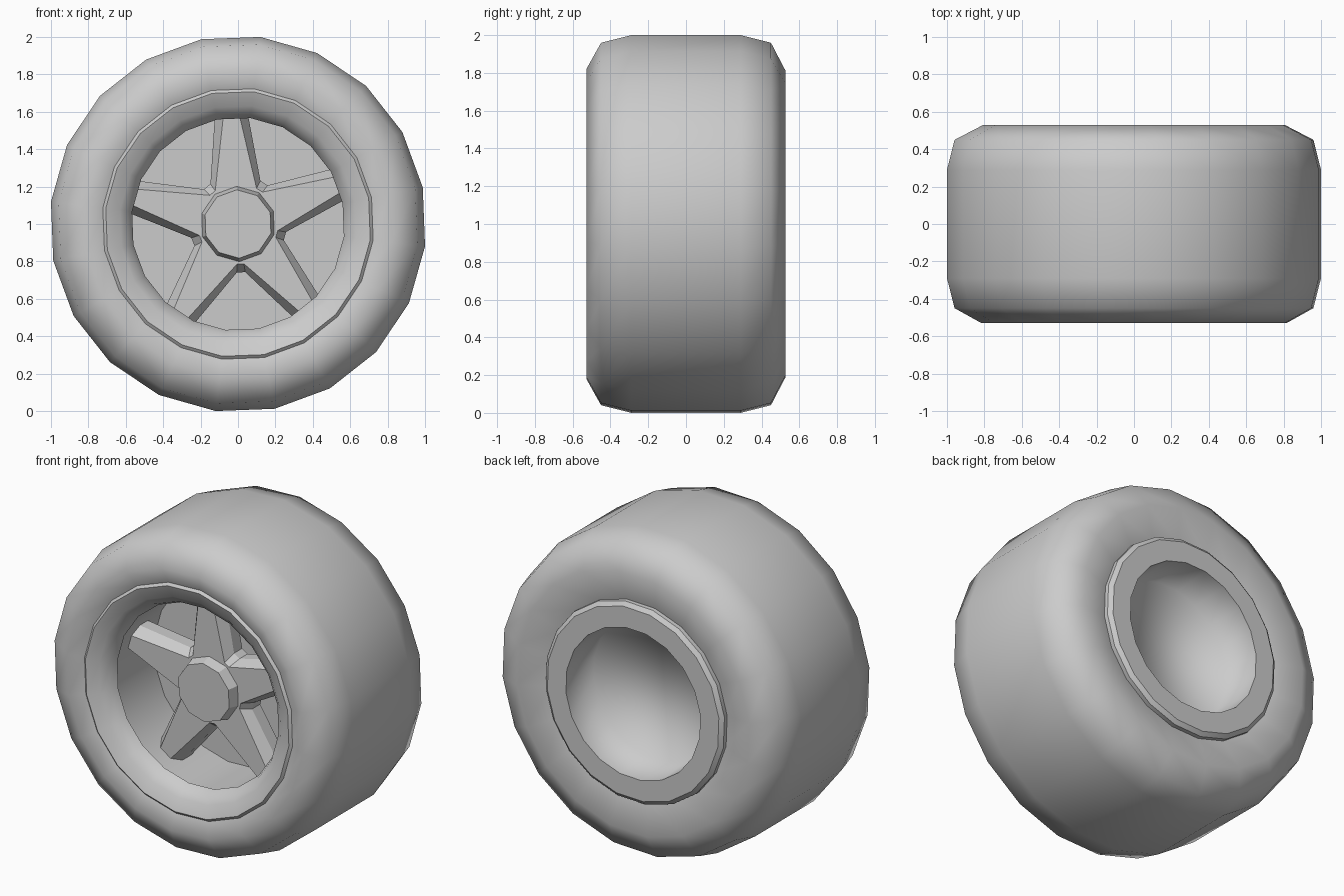
import bpy, bmesh
from math import sin, cos, radians, pi

cube = bpy.data.objects.get("Cube")
if cube:
    bpy.data.objects.remove(cube, do_unlink=True)

grey = bpy.data.materials.new("mid_grey")
grey.use_nodes = True
grey.diffuse_color = (0.6, 0.6, 0.6, 1)
grey.node_tree.nodes["Principled BSDF"].inputs["Base Color"].default_value = (0.6, 0.6, 0.6, 1)

CENTRE_Z = 1.0


def polar(r, angle, y):
    return (r * cos(angle), y, CENTRE_Z + r * sin(angle))


def loft(name, rings, closed=False, smooth_angle=None):
    """Skin a list of point rings; cap both ends, or join last to first."""
    bm = bmesh.new()
    rows = [[bm.verts.new(p) for p in ring] for ring in rings]
    n = len(rows[0])
    pairs = list(zip(rows, rows[1:]))
    if closed:
        pairs.append((rows[-1], rows[0]))
    else:
        bm.faces.new(rows[0])
        bm.faces.new(rows[-1])
    for a, b in pairs:
        for i in range(n):
            j = (i + 1) % n
            bm.faces.new((a[i], a[j], b[j], b[i]))
    bmesh.ops.recalc_face_normals(bm, faces=bm.faces)
    mesh = bpy.data.meshes.new(name)
    bm.to_mesh(mesh)
    bm.free()
    mesh.materials.append(grey)
    ob = bpy.data.objects.new(name, mesh)
    bpy.context.collection.objects.link(ob)
    if smooth_angle:
        bpy.ops.object.select_all(action='DESELECT')
        ob.select_set(True)
        bpy.context.view_layer.objects.active = ob
        bpy.ops.object.shade_smooth_by_angle(angle=radians(smooth_angle))
    return ob


def lathe(name, profile, sides, offset, **options):
    """Turn a (radius, y) profile about the axle."""
    start = radians(offset)
    rings = [[polar(r, start + 2 * pi * i / sides, y) for i in range(sides)]
             for r, y in profile]
    return loft(name, rings, **options)


# Tyre: wide bead at the front, narrow bead at the back
tyre_profile = [(0.725, -0.49), (0.825, -0.528), (0.966, -0.45), (1.007, -0.29),
                (1.007, 0.29), (0.966, 0.45), (0.815, 0.528), (0.615, 0.475)]
lathe("tyre", tyre_profile, 20, 11.2, closed=True, smooth_angle=62)

# Rim: front disc, barrel, flared front lip, tapering outside, rear lip and bowl
rim_profile = [(0.585, 0.0), (0.585, -0.375), (0.57, -0.39), (0.59, -0.435),
               (0.635, -0.475), (0.712, -0.505), (0.735, -0.485), (0.73, -0.45),
               (0.625, 0.44), (0.625, 0.505), (0.6, 0.525), (0.47, 0.525), (0.45, 0.28)]
rim = lathe("rim", rim_profile, 20, 11.2, smooth_angle=32)
# Soften the floor of the rear bowl
for edge in rim.data.edges:
    if all(0.27 < rim.data.vertices[v].co.y < 0.29 for v in edge.vertices):
        edge.use_edge_sharp = False


# Five-spoke star with blunt valleys and chamfered front edges
def star(valley, half_width, y, tip=0.586):
    points = []
    for k in range(5):
        a = radians(93.5 + 72 * k)
        for turn in (-41, -31):
            points.append(polar(valley, a + radians(turn), y))
        for side in (-1, 1):
            across = side * half_width
            points.append((tip * cos(a) - across * sin(a), y,
                           CENTRE_Z + tip * sin(a) + across * cos(a)))
    return points


loft("spokes", [star(0.26, 0.088, -0.13), star(0.26, 0.088, -0.21),
                star(0.215, 0.042, -0.275)])

# Hub cap with tapered sides
lathe("hub_cap", [(0.205, -0.15), (0.203, -0.27), (0.183, -0.34)], 10, 20)
